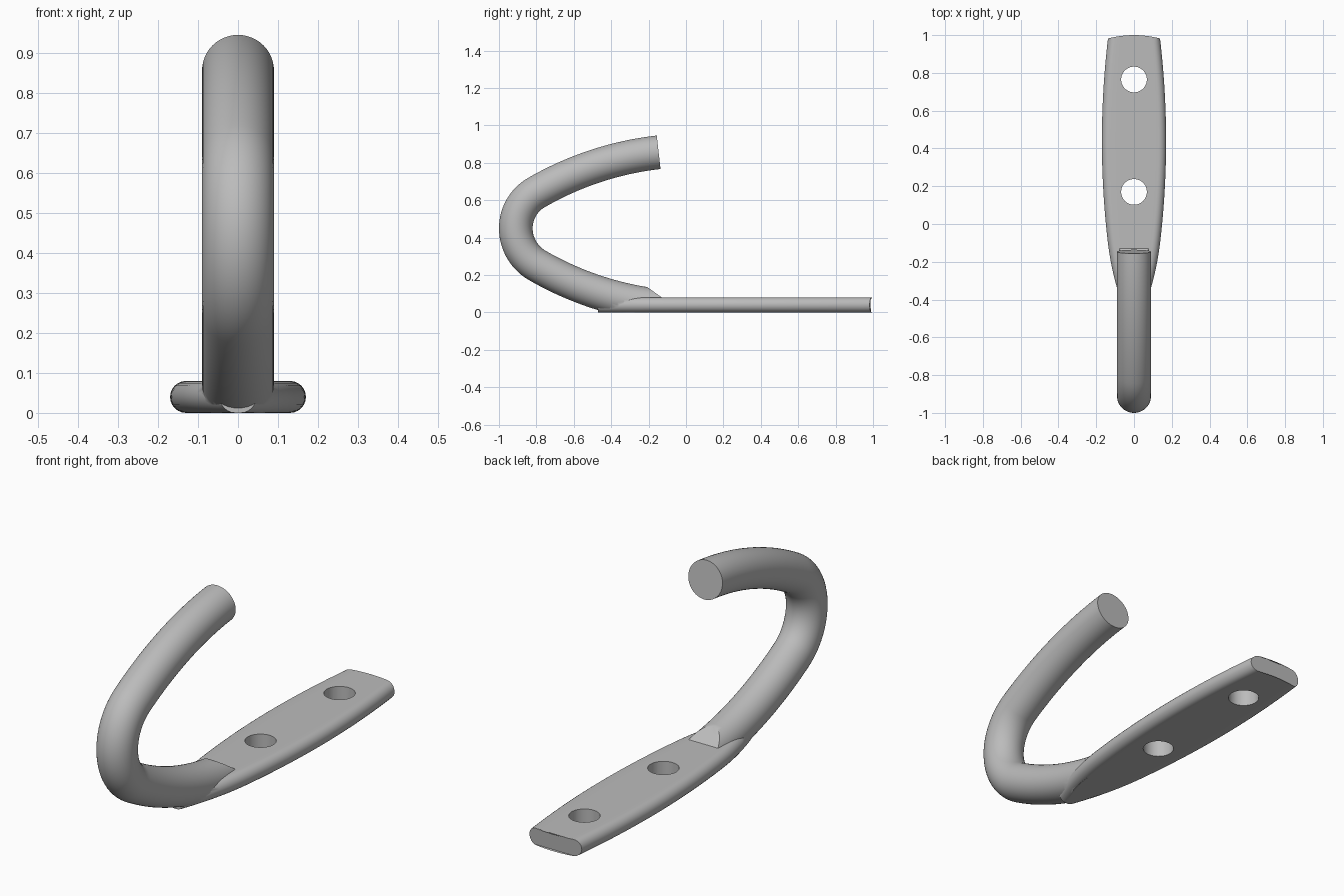
import bpy, bmesh
from math import sin, cos, pi, radians
from mathutils import Vector

cube = bpy.data.objects.get("Cube")
if cube:
    bpy.data.objects.remove(cube, do_unlink=True)

steel = bpy.data.materials.new("grey steel")
steel.use_nodes = True
GREY = (0.5, 0.5, 0.5, 1)
steel.diffuse_color = GREY
steel.node_tree.nodes["Principled BSDF"].inputs["Base Color"].default_value = GREY

ROD = 0.09        # rod radius
HALF = 0.04       # half the plate thickness


def loft(bm, rings):
    """Skin closed rings of points and cap both ends."""
    rows = [[bm.verts.new(p) for p in ring] for ring in rings]
    n = len(rows[0])
    for a, b in zip(rows, rows[1:]):
        for i in range(n):
            j = (i + 1) % n
            bm.faces.new((a[i], a[j], b[j], b[i]))
    bm.faces.new(rows[0])
    bm.faces.new(rows[-1])


def finish(bm, name):
    bmesh.ops.recalc_face_normals(bm, faces=bm.faces)
    mesh = bpy.data.meshes.new(name)
    bm.to_mesh(mesh)
    bm.free()
    mesh.materials.append(steel)
    obj = bpy.data.objects.new(name, mesh)
    bpy.context.collection.objects.link(obj)
    return obj


def cut(bm, point, normal):
    """Slice away the low part of the rod on the normal's side and close it."""
    low = [f for f in bm.faces if all(v.co.z < 0.4 for v in f.verts)]
    geom = list({v for f in low for v in f.verts}) + list({e for f in low for e in f.edges}) + low
    bmesh.ops.bisect_plane(bm, geom=geom, plane_co=point, plane_no=normal, clear_outer=True)
    bmesh.ops.holes_fill(bm, edges=[e for e in bm.edges if e.is_boundary], sides=0)


# Hook rod: tight bend at the front, wide arcs above and below
def arm(side, bend, sweep, last):
    path = []
    for i in range(15):
        a = radians(60 * i / 14)
        path.append((a, -0.91 + bend * (1 - cos(a)), bend * sin(a)))
    _, y0, z0 = path[-1]
    for i in range(1, 25):
        a = radians(60 + (last - 60) * i / 24)
        path.append((a, y0 + sweep * (0.5 - cos(a)), z0 + sweep * (sin(a) - sin(pi / 3))))
    return [(side * a, y, 0.45 + side * z) for a, y, z in path]


path = arm(-1, 0.23, 1.69, 85.5)[::-1] + arm(1, 0.22, 1.69, 83.5)[1:]
bm = bmesh.new()
rings = []
for a, y, z in path:
    out = Vector((0, -cos(a), sin(a)))
    rings.append([Vector((0, y, z)) + ROD * (cos(t) * out + sin(t) * Vector((1, 0, 0)))
                  for t in (2 * pi * k / 48 for k in range(48))])
loft(bm, rings)
cut(bm, (0, 0, 0), (0, 0, -1))
cut(bm, (0, -0.2, 0.13), (0, 0.05, 0.07))
rod = finish(bm, "hook_rod")


# Mounting plate: bowed outline, rounded long edges, gently curved end
def half_width(y):
    w = 0.17 - 0.106 * (y - 0.45) ** 2
    return w - 0.25 * min(0, y + 0.1) ** 2


def section(y, bow):
    w = half_width(y) - HALF
    pts = []
    for s in (1, -1):
        for k in range(13):
            t = s * pi / 2 - s * pi * k / 12 if s > 0 else pi * 1.5 - pi * k / 12
            pts.append((s * w + HALF * cos(t), HALF + HALF * sin(t)))
        edge = -s * HALF
        for k in range(1, 8):
            pts.append((s * w * (1 - k / 4), HALF + edge))
    return [Vector((x, y - bow * (x / 0.138) ** 2, z)) for x, z in pts]


bm = bmesh.new()
ROWS = 40
loft(bm, [section(-0.47 + 1.47 * i / ROWS, 0.018 * (i / ROWS) ** 2) for i in range(ROWS + 1)])
plate = finish(bm, "mounting_plate")

# Screw hole cutters
bm = bmesh.new()
for y in (0.765, 0.17):
    loft(bm, [[Vector((0.068 * cos(t), y + 0.068 * sin(t), z))
               for t in (2 * pi * k / 48 for k in range(48))] for z in (-0.1, 0.2)])
holes = finish(bm, "screw_hole_cutter")
holes.hide_render = True
holes.hide_set(True)

# Join the rod to the plate and drill the holes
for target, operation in ((rod, "UNION"), (holes, "DIFFERENCE")):
    mod = plate.modifiers.new(operation.lower(), "BOOLEAN")
    mod.operation = operation
    mod.solver = "EXACT"
    mod.object = target
bpy.ops.object.select_all(action="DESELECT")
bpy.context.view_layer.objects.active = plate
plate.select_set(True)
for mod in list(plate.modifiers):
    bpy.ops.object.modifier_apply(modifier=mod.name)
for helper in (rod, holes):
    bpy.data.objects.remove(helper, do_unlink=True)
plate.name = "hook_with_mounting_plate"
bpy.ops.object.shade_smooth_by_angle(angle=radians(30))
